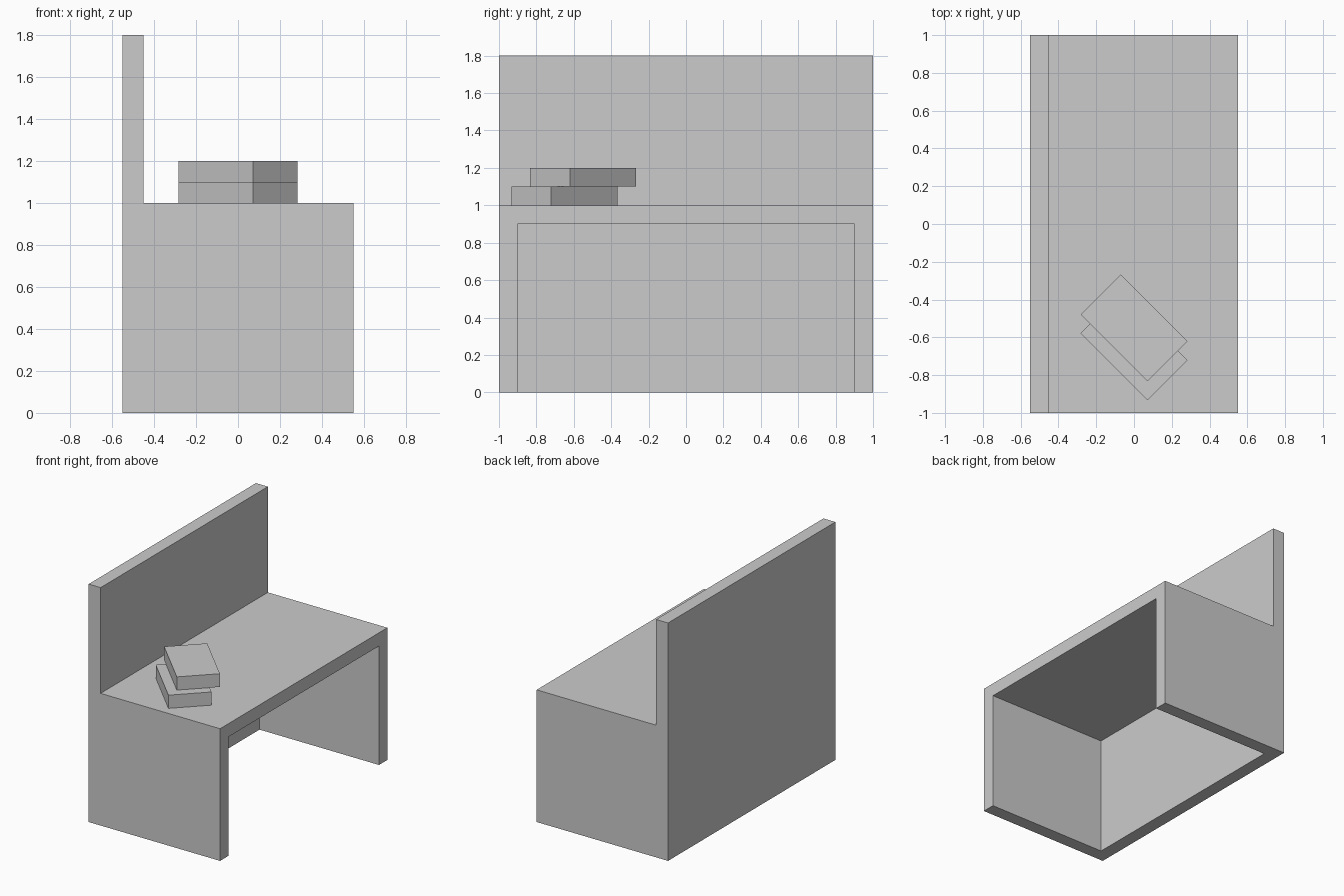
import bpy
from math import radians

cube = bpy.data.objects.get("Cube")
if cube:
    bpy.data.objects.remove(cube, do_unlink=True)

GREY = (0.6, 0.6, 0.6, 1.0)
grey = bpy.data.materials.new("plain_grey")
grey.use_nodes = True
grey.diffuse_color = GREY
shader = next(n for n in grey.node_tree.nodes if n.type == 'BSDF_PRINCIPLED')
shader.inputs["Base Color"].default_value = GREY


def box(name, size, centre, turn=0):
    """Add a flat-shaded box with the given size, centre and turn about z."""
    bpy.ops.mesh.primitive_cube_add(size=1, location=centre)
    obj = bpy.context.object
    obj.name = name
    obj.scale = size
    bpy.ops.object.transform_apply(location=False, rotation=False, scale=True)
    obj.rotation_euler.z = radians(turn)
    obj.data.materials.append(grey)
    return obj


LENGTH, DEPTH, THICK = 2.0, 1.1, 0.1
SEAT_TOP, BACK_TOP = 1.0, 1.8
seat_depth = DEPTH - THICK

# Tall back panel reaching the floor
box("back_panel", (THICK, LENGTH, BACK_TOP),
    (-(DEPTH - THICK) / 2, 0, BACK_TOP / 2))

# Two end panels with the top board held between them
for side, name in ((-1, "front_end_panel"), (1, "rear_end_panel")):
    box(name, (seat_depth, THICK, SEAT_TOP),
        (THICK / 2, side * (LENGTH - THICK) / 2, SEAT_TOP / 2))
box("top_board", (seat_depth, LENGTH - 2 * THICK, THICK),
    (THICK / 2, 0, SEAT_TOP - THICK / 2))

# Two stacked books, the upper one shifted along the board
for i, name in enumerate(("lower_book", "upper_book")):
    box(name, (0.5, 0.3, THICK),
        (0, -0.65 + i * 0.1, SEAT_TOP + THICK * (i + 0.5)), turn=-45)
